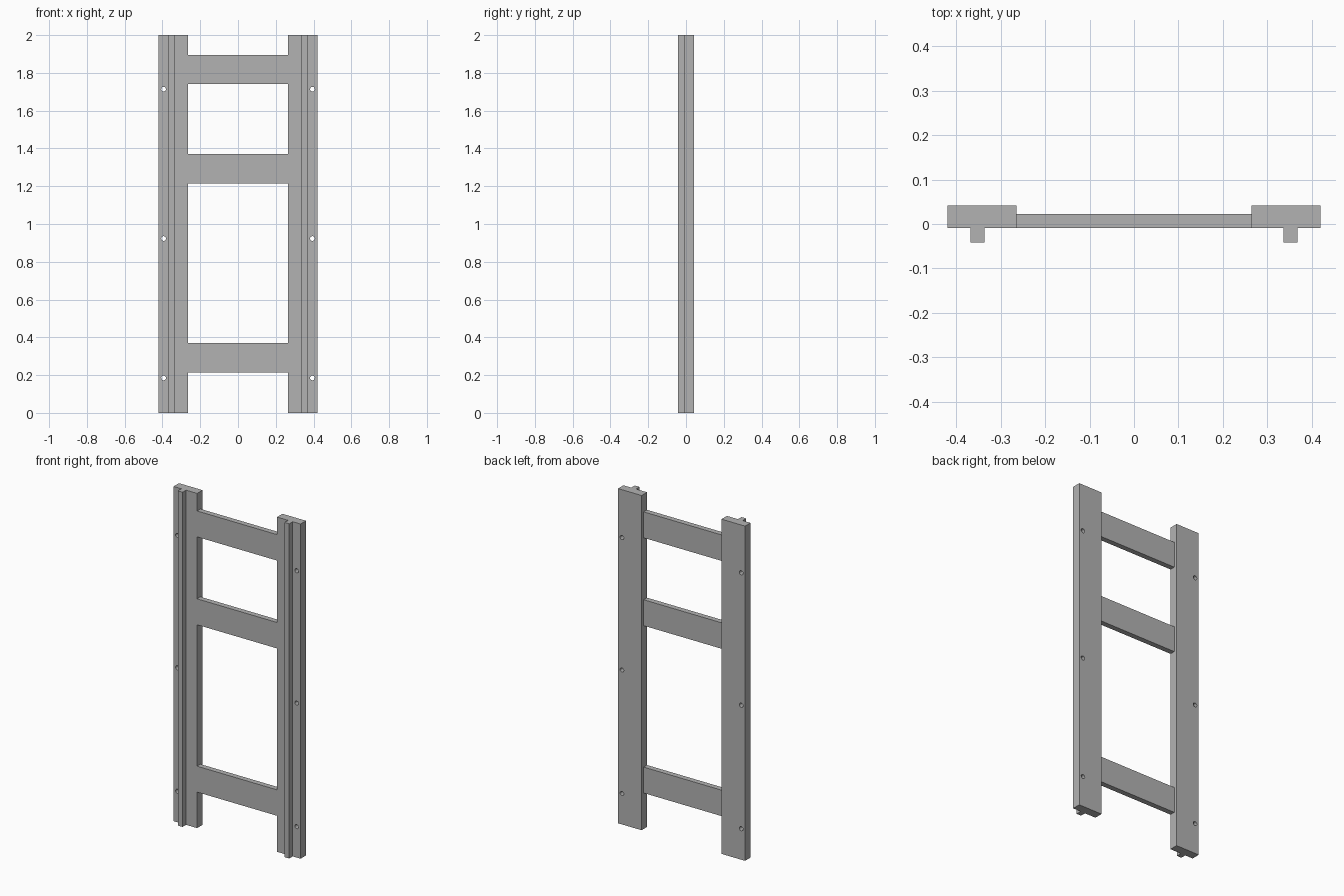
import bpy
import bmesh
from mathutils import Matrix

if "Cube" in bpy.data.objects:
    bpy.data.objects.remove(bpy.data.objects["Cube"])

HEIGHT = 2.0
INNER, OUTER = 0.264, 0.42       # post edges across the width
RIB_IN, RIB_OUT = 0.337, 0.368   # guide rib edges
FRONT, FACE, BACK = -0.042, -0.009, 0.042
RAIL_BACK = 0.023
HOLE_X, HOLE_R = 0.394, 0.0125

grey = bpy.data.materials.new("grey")
grey.use_nodes = True
colour = (0.45, 0.45, 0.45, 1)
grey.diffuse_color = colour
grey.node_tree.nodes["Principled BSDF"].inputs["Base Color"].default_value = colour


def make_object(name, bm):
    bmesh.ops.recalc_face_normals(bm, faces=bm.faces)
    mesh = bpy.data.meshes.new(name)
    bm.to_mesh(mesh)
    bm.free()
    mesh.materials.append(grey)
    obj = bpy.data.objects.new(name, mesh)
    bpy.context.collection.objects.link(obj)
    return obj


def extrude_profile(name, points, z0, z1):
    bm = bmesh.new()
    face = bm.faces.new([bm.verts.new((x, y, z0)) for x, y in points])
    top = bmesh.ops.extrude_face_region(bm, geom=[face])["geom"]
    verts = [v for v in top if isinstance(v, bmesh.types.BMVert)]
    bmesh.ops.translate(bm, verts=verts, vec=(0, 0, z1 - z0))
    return make_object(name, bm)


def drill(obj, side):
    # Three bolt holes from front to back
    bm = bmesh.new()
    for z in (0.185, 0.923, 1.714):
        place = Matrix.Translation((side * HOLE_X, 0, z)) @ Matrix.Rotation(1.5707963, 4, "X")
        bmesh.ops.create_cone(bm, cap_ends=True, segments=24, radius1=HOLE_R,
                              radius2=HOLE_R, depth=0.3, matrix=place)
    cutter = make_object("hole_cutter", bm)
    cutter.hide_render = True
    mod = obj.modifiers.new("holes", "BOOLEAN")
    mod.operation = "DIFFERENCE"
    mod.solver = "EXACT"
    mod.object = cutter
    bpy.context.view_layer.objects.active = obj
    bpy.ops.object.modifier_apply(modifier=mod.name)
    bpy.data.objects.remove(cutter)


# Side posts, each with a guide rib along the front
profile = [(INNER, BACK), (INNER, FACE), (RIB_IN, FACE), (RIB_IN, FRONT),
           (RIB_OUT, FRONT), (RIB_OUT, FACE), (OUTER, FACE), (OUTER, BACK)]
for label, side in (("left", 1), ("right", -1)):
    post = extrude_profile(label + "_post", [(side * x, y) for x, y in profile], 0, HEIGHT)
    drill(post, side)

# Cross rails, flush with the front of the posts
rail = [(-INNER, FACE), (INNER, FACE), (INNER, RAIL_BACK), (-INNER, RAIL_BACK)]
for label, z in (("bottom", 0.215), ("middle", 1.215), ("top", 1.74)):
    extrude_profile(label + "_rail", rail, z, z + 0.155)
